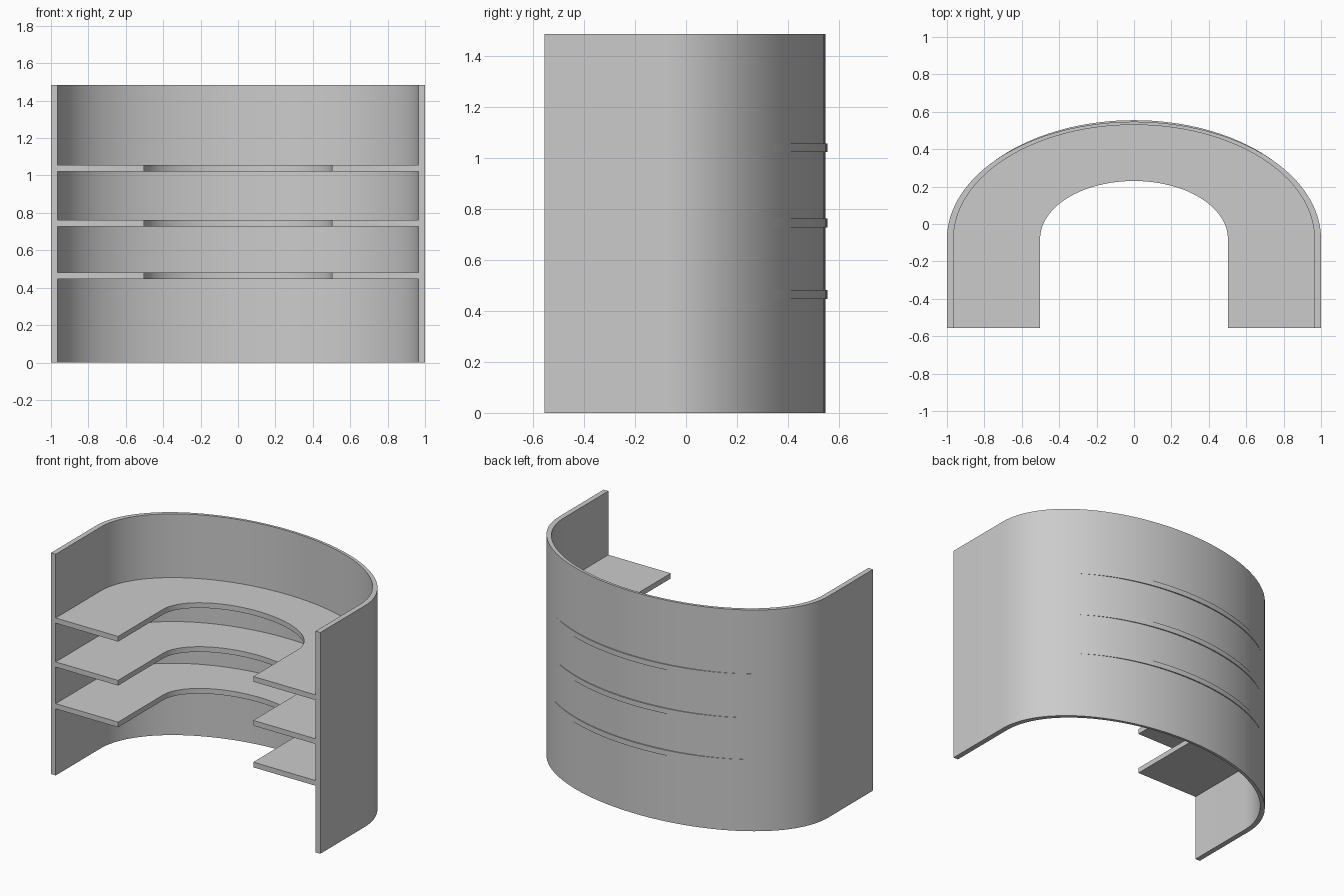
import bpy, bmesh, math

if "Cube" in bpy.data.objects:
    bpy.data.objects.remove(bpy.data.objects["Cube"])

FRONT, SPRING = -0.555, -0.08   # open front edge, and where the curved back begins
SEGMENTS = 64


def u_path(a, b):
    """U outline: straight side, half ellipse round the back, straight side."""
    arc = [(a * math.cos(math.pi * i / SEGMENTS),
            SPRING + b * math.sin(math.pi * i / SEGMENTS)) for i in range(SEGMENTS + 1)]
    return [(a, FRONT)] + arc + [(-a, FRONT)]


def u_band(name, outer, inner, z0, z1):
    """Solid band between two U outlines."""
    bm = bmesh.new()
    rings = []
    for (ox, oy), (ix, iy) in zip(u_path(*outer), u_path(*inner)):
        rings.append([bm.verts.new(p) for p in
                      ((ox, oy, z0), (ox, oy, z1), (ix, iy, z1), (ix, iy, z0))])
    for r, s in zip(rings, rings[1:]):
        for k in range(4):
            n = (k + 1) % 4
            bm.faces.new((r[k], s[k], s[n], r[n]))
    bm.faces.new(rings[0])
    bm.faces.new(rings[-1][::-1])
    bmesh.ops.recalc_face_normals(bm, faces=bm.faces)
    mesh = bpy.data.meshes.new(name)
    bm.to_mesh(mesh)
    bm.free()
    ob = bpy.data.objects.new(name, mesh)
    bpy.context.collection.objects.link(ob)
    bpy.ops.object.select_all(action='DESELECT')
    ob.select_set(True)
    bpy.context.view_layer.objects.active = ob
    bpy.ops.object.shade_smooth_by_angle(angle=math.radians(30))


# Curved outer wall
u_band("curved_wall", (1.0, 0.627), (0.965, 0.61), 0.0, 1.485)

# Three U-shaped shelves, let into the wall and just proud at the back
for name, z in (("lower_shelf", 0.447), ("middle_shelf", 0.727), ("upper_shelf", 1.022)):
    u_band(name, (0.99, 0.635), (0.502, 0.31), z, z + 0.035)
